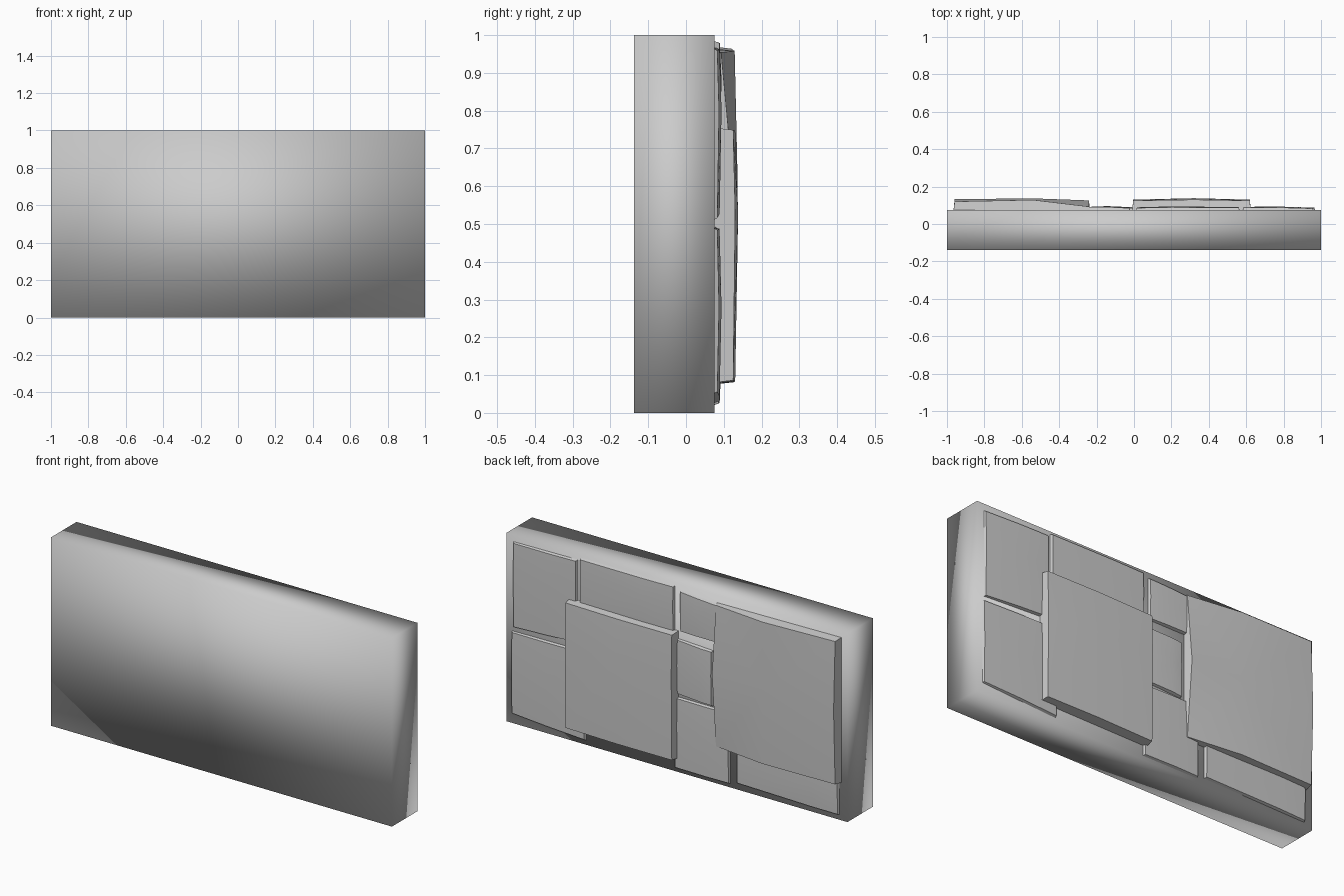
import bpy, bmesh

if "Cube" in bpy.data.objects:
    bpy.data.objects.remove(bpy.data.objects["Cube"])

Y0, Y1 = -0.138, 0.075      # front and back of the slab


def finish(name, bm, angle=None):
    bmesh.ops.recalc_face_normals(bm, faces=bm.faces)
    mesh = bpy.data.meshes.new(name)
    bm.to_mesh(mesh)
    bm.free()
    ob = bpy.data.objects.new(name, mesh)
    bpy.context.collection.objects.link(ob)
    bpy.ops.object.select_all(action='DESELECT')
    ob.select_set(True)
    bpy.context.view_layer.objects.active = ob
    if angle is None:
        bpy.ops.object.shade_smooth()
    else:
        bpy.ops.object.shade_smooth_by_angle(angle=angle)
    return ob


# Plain block with fully smooth shading
bm = bmesh.new()
bmesh.ops.create_cube(bm, size=1)
for v in bm.verts:
    v.co = (v.co.x * 2, (Y0 + Y1) / 2 + v.co.y * (Y1 - Y0), v.co.z + 0.5)
finish("wall_slab", bm)


def stone(name, xs, z_low, z_high, y_edges, peak, bulge=0.4, inset=0.006):
    """Facing stone: 3x3 outer grid rising to a peak, with straight side walls.
    xs, z_low, z_high and y_edges are (low x end, high x end) pairs."""
    px, py, pz = peak
    bm = bmesh.new()
    tops, feet = {}, {}
    for i, u in enumerate((0, (px - xs[0]) / (xs[1] - xs[0]), 1)):
        low = z_low[0] + (z_low[1] - z_low[0]) * u
        high = z_high[0] + (z_high[1] - z_high[0]) * u
        x = xs[0] + (xs[1] - xs[0]) * u
        edge = y_edges[0] + (y_edges[1] - y_edges[0]) * u
        for j, z in enumerate((low, pz, high)):
            mids = (i == 1) + (j == 1)
            y = edge + (py - edge) * (0, bulge, 1)[mids]
            tops[i, j] = bm.verts.new((x + inset * (1 - i), y, z + inset * (1 - j)))
            if mids < 2:
                feet[i, j] = bm.verts.new((x, Y1 - 0.003, z))
    for i in (0, 1):
        for j in (0, 1):
            a, b, c, d = tops[i, j], tops[i + 1, j], tops[i + 1, j + 1], tops[i, j + 1]
            for tri in ((a, b, c), (a, c, d)) if i == j else ((a, b, d), (b, c, d)):
                bm.faces.new(tri)
    ring = [(0, 0), (1, 0), (2, 0), (2, 1), (2, 2), (1, 2), (0, 2), (0, 1)]
    for p, q in zip(ring, ring[1:] + ring[:1]):
        bm.faces.new((feet[p], feet[q], tops[q], tops[p]))
    bm.faces.new([feet[p] for p in ring])
    finish(name, bm, 0.6)


# Thin stones close to the wall
stone("stone_upper_end", (0.58, 0.96), (0.53, 0.51), (0.97, 0.965), (0.088, 0.083), (0.75, 0.094, 0.80))
stone("stone_lower_end", (0.53, 0.97), (0.025, 0.05), (0.495, 0.49), (0.088, 0.083), (0.75, 0.094, 0.28))
stone("stone_top", (0.01, 0.565), (0.74, 0.74), (0.985, 0.985), (0.086, 0.088), (0.20, 0.094, 0.88))
stone("stone_small_upper", (-0.26, -0.02), (0.75, 0.75), (0.955, 0.97), (0.09, 0.085), (-0.12, 0.094, 0.87))
stone("stone_small_middle", (-0.215, 0.0), (0.405, 0.415), (0.70, 0.71), (0.088, 0.085), (-0.15, 0.096, 0.57))
stone("stone_middle_lower", (-0.315, 0.01), (0.02, 0.02), (0.40, 0.40), (0.086, 0.086), (-0.18, 0.094, 0.25))
stone("stone_bottom", (-0.955, -0.355), (0.025, 0.035), (0.30, 0.30), (0.085, 0.087), (-0.80, 0.095, 0.16))

# Two large raised stones overlapping the thin ones
stone("large_stone_centre", (-0.01, 0.625), (0.075, 0.08), (0.75, 0.755), (0.125, 0.125), (0.32, 0.138, 0.53))
stone("large_stone_side", (-0.965, -0.235), (0.20, 0.20), (0.97, 0.96), (0.12, 0.093), (-0.54, 0.137, 0.60), bulge=0.75)
